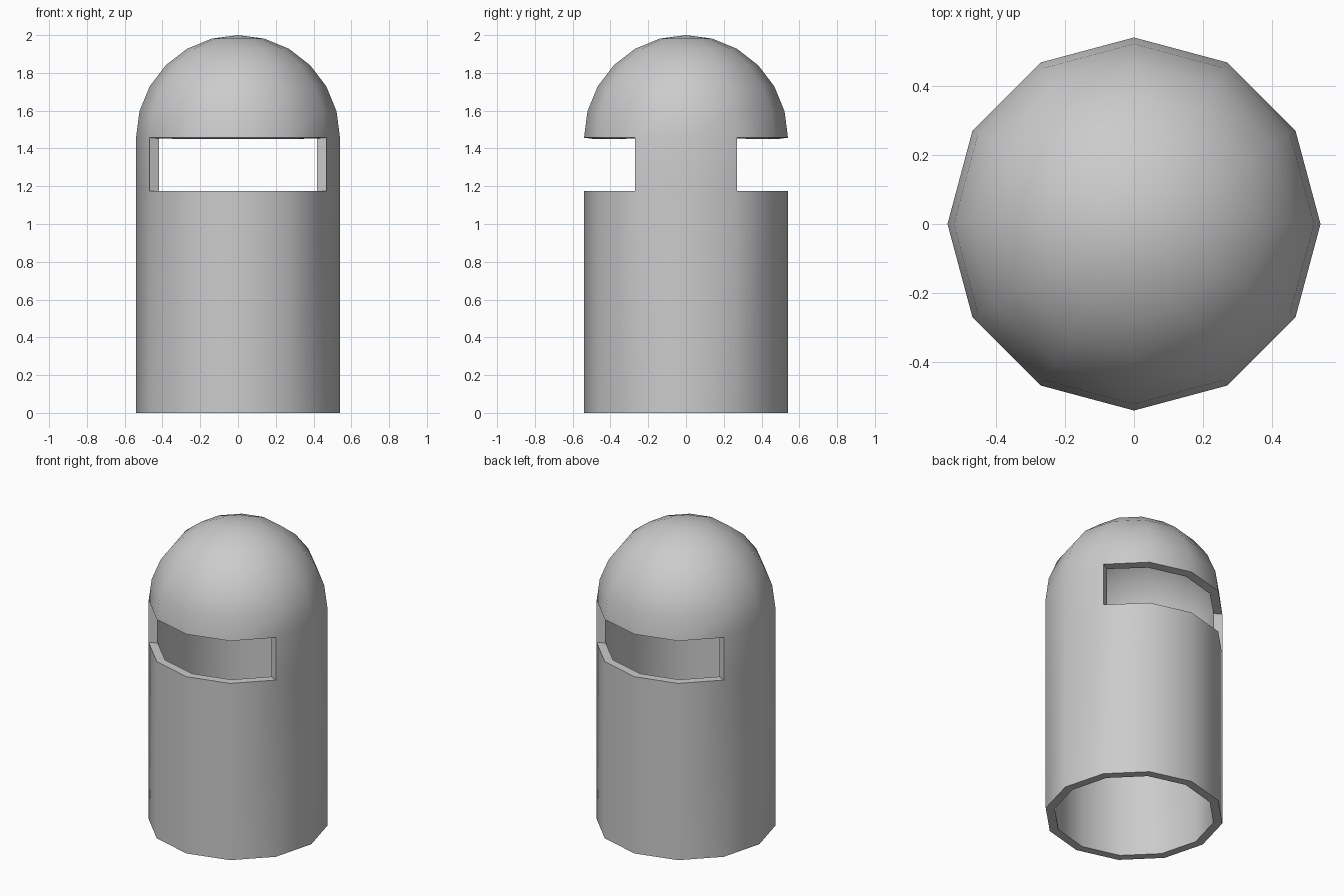
import bpy
import bmesh
from math import cos, sin, radians

cube = bpy.data.objects.get("Cube")
if cube:
    bpy.data.objects.remove(cube)

SIDES = 12
RADIUS = 0.54
SLOT_BOTTOM, SLOT_TOP = 1.175, 1.457
DOME_HEIGHT = 2 - SLOT_TOP
DOME_RINGS = 6
WALL = 0.055

grey = bpy.data.materials.new("plain grey")
grey.use_nodes = True
grey.diffuse_color = (0.6, 0.6, 0.6, 1)
grey.node_tree.nodes["Principled BSDF"].inputs["Base Color"].default_value = grey.diffuse_color

# Profile: straight wall, then a quarter circle up to the crown
profile = [(RADIUS, 0), (RADIUS, SLOT_BOTTOM)]
for i in range(DOME_RINGS):
    a = radians(90 * i / DOME_RINGS)
    profile.append((RADIUS * cos(a), SLOT_TOP + DOME_HEIGHT * sin(a)))

bm = bmesh.new()
rings = []
for r, z in profile:
    rings.append([bm.verts.new((r * cos(radians(360 * s / SIDES)),
                                r * sin(radians(360 * s / SIDES)), z))
                  for s in range(SIDES)])

# Wall and dome faces, leaving the front and back slots open
for level, (low, high) in enumerate(zip(rings, rings[1:])):
    for s in range(SIDES):
        n = (s + 1) % SIDES
        y_direction = sin(radians(360 * (s + 0.5) / SIDES))
        if level == 1 and abs(y_direction) > 0.5:
            continue
        bm.faces.new((low[s], low[n], high[n], high[s]))

# Crown fan
crown = bm.verts.new((0, 0, 2))
for s in range(SIDES):
    bm.faces.new((rings[-1][s], rings[-1][(s + 1) % SIDES], crown))

mesh = bpy.data.meshes.new("domed_shell")
bm.to_mesh(mesh)
bm.free()
mesh.materials.append(grey)
shell = bpy.data.objects.new("domed_shell", mesh)
bpy.context.collection.objects.link(shell)

# Hollow wall, thickened inward
solid = shell.modifiers.new("wall thickness", "SOLIDIFY")
solid.thickness = WALL
solid.offset = -1

bpy.ops.object.select_all(action="DESELECT")
shell.select_set(True)
bpy.context.view_layer.objects.active = shell
bpy.ops.object.modifier_apply(modifier=solid.name)
bpy.ops.object.shade_smooth_by_angle(angle=radians(40))
